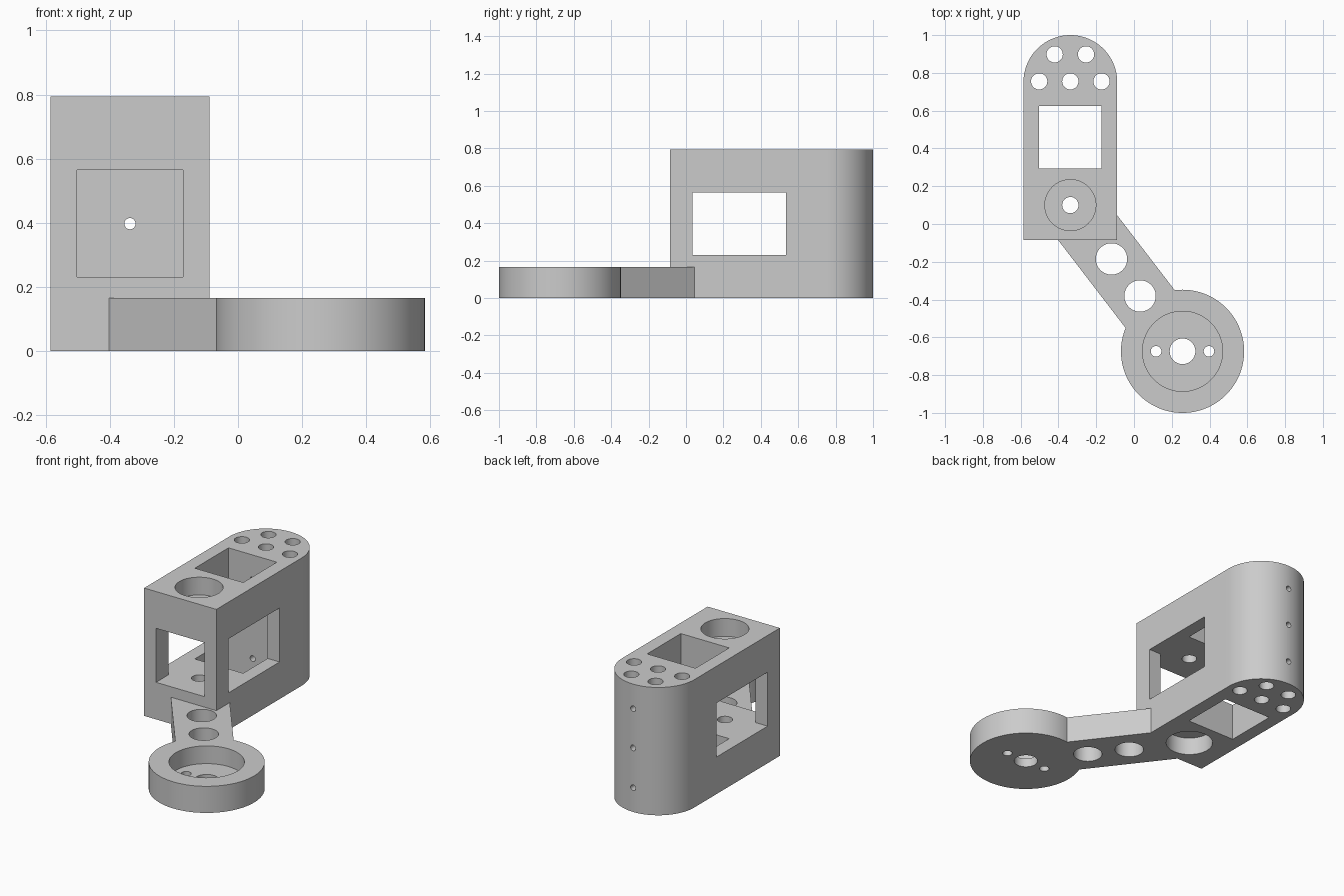
import bpy, bmesh, math
from mathutils import Vector

old = bpy.data.objects.get("Cube")
if old:
    bpy.data.objects.remove(old, do_unlink=True)

grey = bpy.data.materials.new("light grey")
grey.use_nodes = True
COLOR = (0.6, 0.6, 0.6, 1)
grey.diffuse_color = COLOR
grey.node_tree.nodes["Principled BSDF"].inputs["Base Color"].default_value = COLOR


def prism(name, outline, z0, z1):
    """Extrude a plan outline from z0 to z1."""
    bm = bmesh.new()
    face = bm.faces.new([bm.verts.new((x, y, z0)) for x, y in outline])
    up = bmesh.ops.extrude_face_region(bm, geom=[face])["geom"]
    bmesh.ops.translate(bm, vec=(0, 0, z1 - z0),
                        verts=[v for v in up if isinstance(v, bmesh.types.BMVert)])
    bmesh.ops.recalc_face_normals(bm, faces=bm.faces)
    mesh = bpy.data.meshes.new(name)
    bm.to_mesh(mesh)
    bm.free()
    mesh.materials.append(grey)
    obj = bpy.data.objects.new(name, mesh)
    bpy.context.collection.objects.link(obj)
    return obj


def arc(cx, cy, r, a0, a1, n):
    return [(cx + r * math.cos(a0 + (a1 - a0) * i / n),
             cy + r * math.sin(a0 + (a1 - a0) * i / n)) for i in range(n + 1)]


def cylinder(name, cx, cy, r, z0, z1, n=64):
    return prism(name, arc(cx, cy, r, 0, math.tau, n)[:-1], z0, z1)


def box(name, x0, x1, y0, y1, z0, z1):
    return prism(name, [(x0, y0), (x1, y0), (x1, y1), (x0, y1)], z0, z1)


def combine(target, other, operation):
    """Apply a boolean and discard the second object."""
    bpy.context.view_layer.objects.active = target
    mod = target.modifiers.new(operation.lower(), 'BOOLEAN')
    mod.operation, mod.object, mod.solver = operation, other, 'EXACT'
    bpy.ops.object.modifier_apply(modifier=mod.name)
    bpy.data.objects.remove(other, do_unlink=True)


# Main dimensions
H, ARM_H, DEPTH = 0.793, 0.165, 0.11
HX, HALF, FRONT, ROUND_Y = -0.337, 0.248, -0.085, 0.752
shaft = Vector((HX, 0.1))
cup = Vector((0.257, -0.674))

# Tall housing with a rounded back
outline = [(HX - HALF, FRONT), (HX + HALF, FRONT)] + arc(HX, ROUND_Y, HALF, 0, math.pi, 64)
bracket = prism("pivot_bracket", outline, 0, H)

# Diagonal arm and round cup
along = (cup - shaft).normalized()
side = Vector((-along.y, along.x)) * 0.164
arm = prism("arm", [shaft - side, cup - side, cup + side, shaft + side], 0, ARM_H)
combine(arm, cylinder("cup", cup.x, cup.y, 0.326, 0, ARM_H, 128), 'UNION')
combine(bracket, arm, 'UNION')

# Windows: front cavity, side to side, and top to bottom
W = 0.166
cutters = [
    box("front_window", HX - W, HX + W, -0.3, 0.535, 0.23, 0.565),
    box("side_window", -0.8, 0.1, 0.035, 0.535, 0.23, 0.565),
    box("vertical_window", HX - W, HX + W, 0.295, 0.625, -0.1, 0.9),
]

# Shaft bore with a bearing seat at each end
cutters += [
    cylinder("shaft_bore", shaft.x, shaft.y, 0.043, -0.1, 0.9),
    cylinder("upper_seat", shaft.x, shaft.y, 0.135, H - DEPTH, 0.9),
    cylinder("lower_seat", shaft.x, shaft.y, 0.135, -0.1, DEPTH),
]

# Five vertical holes in the rounded end
for dx, y in [(-0.165, 0.755), (0, 0.755), (0.165, 0.755), (-0.083, 0.898), (0.083, 0.898)]:
    cutters.append(cylinder("end_hole", HX + dx, y, 0.043, -0.1, 0.9, 48))

# Lightening holes in the arm
for x, y in [(-0.119, -0.185), (0.032, -0.381)]:
    cutters.append(cylinder("arm_hole", x, y, 0.083, -0.1, 0.19))

# Cup recess, centre hole and two screw holes
cutters.append(cylinder("cup_recess", cup.x, cup.y, 0.212, ARM_H - DEPTH, 0.3, 96))
for dx, r in [(0, 0.068), (-0.14, 0.028), (0.14, 0.028)]:
    cutters.append(cylinder("cup_hole", cup.x + dx, cup.y, r, -0.1, 0.3, 48))

# Small horizontal holes through the back wall
for z in (0.15, 0.397, 0.64):
    pin = cylinder("back_hole", 0, 0, 0.0175, 0, 0.6, 32)
    pin.rotation_euler.x = math.pi / 2
    pin.location = (HX, 1.1, z)
    cutters.append(pin)

bpy.context.view_layer.update()
for cutter in cutters:
    combine(bracket, cutter, 'DIFFERENCE')

# Smooth the round walls, keep edges crisp
bpy.ops.object.select_all(action='DESELECT')
bracket.select_set(True)
bpy.context.view_layer.objects.active = bracket
bpy.ops.object.shade_smooth_by_angle(angle=math.radians(30))
